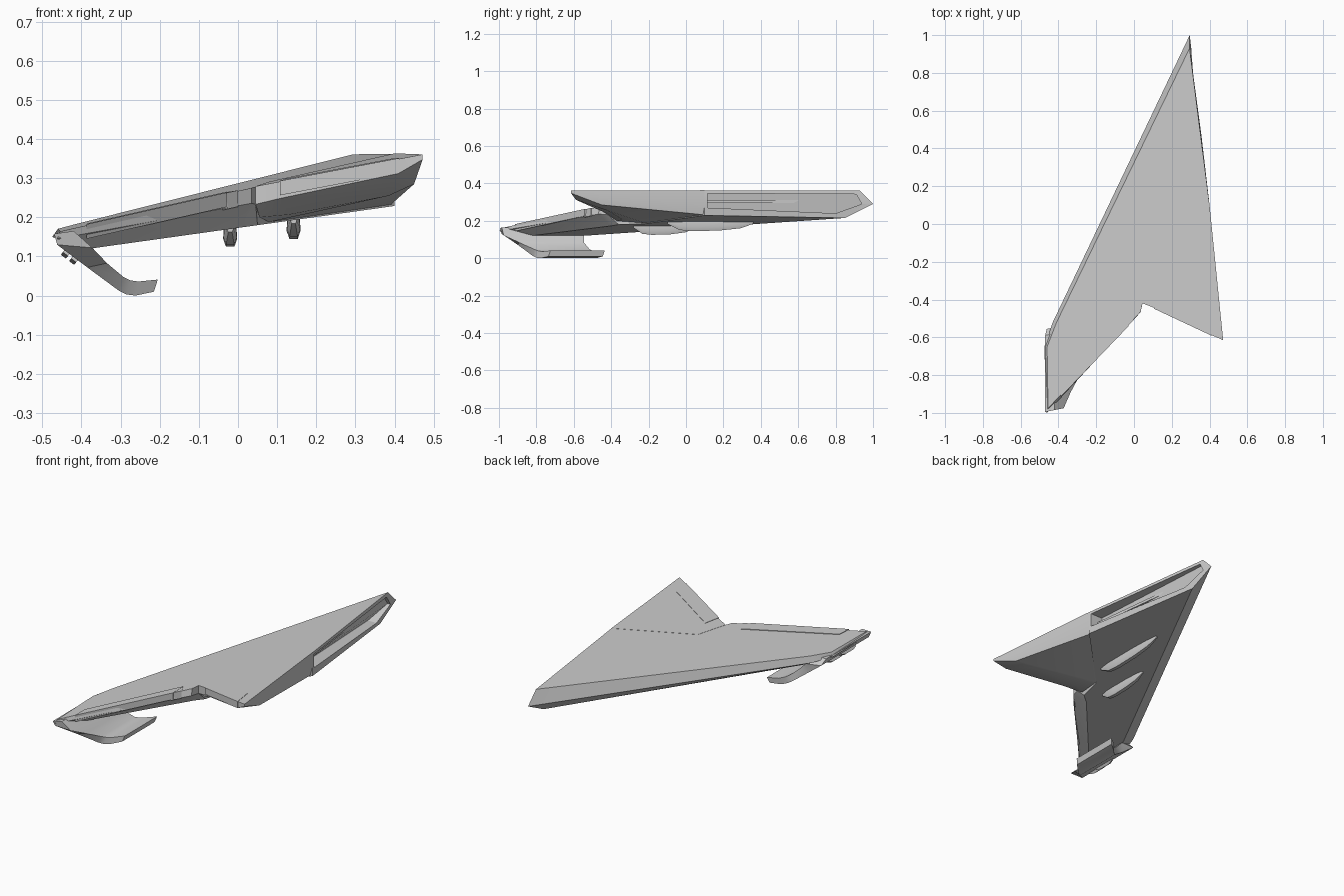
import bpy, bmesh, math
from mathutils import Vector

if "Cube" in bpy.data.objects:
    bpy.data.objects.remove(bpy.data.objects["Cube"])

grey = bpy.data.materials.new("airframe_grey")
grey.diffuse_color = (0.6, 0.6, 0.6, 1)
grey.use_nodes = True
grey.node_tree.nodes["Principled BSDF"].inputs["Base Color"].default_value = grey.diffuse_color


def top_z(x, y):
    """Height of the sloping upper skin."""
    return 0.36 + 0.202 * (x - 0.29) + 0.024 * (y - 0.92)


def low_z(x):
    """Height of the sloping lower skin."""
    return 0.215 + 0.14 * (x - 0.30)


def loft(name, rings, angle=28):
    """Skin closed rings of points and cap both ends."""
    bm = bmesh.new()
    vs = [[bm.verts.new(p) for p in r] for r in rings]
    n = len(vs[0])
    for a, b in zip(vs, vs[1:]):
        for i in range(n):
            j = (i + 1) % n
            bm.faces.new((a[i], a[j], b[j], b[i]))
    bm.faces.new(vs[0])
    bm.faces.new(vs[-1])
    bmesh.ops.recalc_face_normals(bm, faces=bm.faces)
    me = bpy.data.meshes.new(name)
    bm.to_mesh(me)
    bm.free()
    ob = bpy.data.objects.new(name, me)
    bpy.context.collection.objects.link(ob)
    me.materials.append(grey)
    smooth(ob, angle)
    return ob


def activate(ob):
    bpy.ops.object.select_all(action='DESELECT')
    ob.select_set(True)
    bpy.context.view_layer.objects.active = ob


def smooth(ob, angle):
    activate(ob)
    bpy.ops.object.shade_smooth_by_angle(angle=math.radians(angle))


def on_top(pts, off=0.0):
    return [(x, y, top_z(x, y) + off) for x, y in pts]


# main wing: upper skin, rim and lower skin outlines, nose first
join = [(0.40, 0.10), (0.08, -0.22), (0.045, -0.42)]
upper = [(0.294, 0.93)] + join + [(0.035, -0.465), (-0.455, -0.975),
                                  (-0.46, -0.65), (-0.412, -0.525)]
rim = ([(0.295, 1.0, 0.29)] + [(x, y, top_z(x, y) - 0.045) for x, y in join]
       + [(0.035, -0.467, 0.236), (-0.462, -1.0, 0.145),
          (-0.475, -0.65, 0.15), (-0.43, -0.52, 0.152)])
lower = [(0.302, 0.85), (0.40, 0.10), (0.08, -0.22), (0.05, -0.36),
         (0.0, -0.40), (-0.39, -0.84), (-0.39, -0.66), (-0.37, -0.53)]
wing = loft("main_wing", [on_top(upper), rim,
                          [(x, y, low_z(x)) for x, y in lower]], 20)

# long recess cut into the root side
side = [(0.115, 0.27), (0.80, 0.24), (0.94, 0.29), (0.91, 0.342), (0.115, 0.347)]


def root_x(y):
    return 0.295 + (1 - y) * 0.1167


cutter = loft("recess_cutter", [
    [(root_x(y) - min(0.075, (1 - y) * 0.3), y, z) for y, z in side],
    [(root_x(y) + 0.15, y, z) for y, z in side]])
cutter.hide_render = True
activate(wing)
mod = wing.modifiers.new("recess", 'BOOLEAN')
mod.operation = 'DIFFERENCE'
mod.solver = 'EXACT'
mod.object = cutter
bpy.ops.object.modifier_apply(modifier="recess")
bpy.data.objects.remove(cutter)
smooth(wing, 20)

# rail running inside the recess
loft("recess_rail", [[(root_x(y) - 0.08, y, 0.295), (root_x(y) - 0.045, y, 0.295),
                      (root_x(y) - 0.045, y, 0.31), (root_x(y) - 0.08, y, 0.31)]
                     for y in (0.11, 0.72)])

# tapering rear root section
t_top = join[:1] + join[1:] + [(0.11, -0.445), (0.41, -0.588), (0.472, -0.615)]
t_drop = [0.08, 0.05, 0.045, 0.042, 0.036, 0.012]
t_mid = [(x, y, top_z(x, y) - d) for (x, y), d in zip(t_top, t_drop)]
t_low = [(0.39, 0.10, 0.232), (0.08, -0.22, 0.188), (0.055, -0.37, 0.20),
         (0.13, -0.34, 0.207), (0.385, -0.42, 0.255), (0.45, -0.45, 0.285)]
loft("rear_root_section", [on_top(t_top, 0.001), t_mid, t_low], 35)

# control flaps, set just proud of the skin
for name, pts in (
        ("outer_flap", [(-0.03, -0.45), (-0.385, -0.83), (-0.387, -0.914), (-0.03, -0.542)]),
        ("inner_flap", [(0.12, -0.345), (0.395, -0.48), (0.412, -0.592), (0.107, -0.449)])):
    loft(name, [on_top(pts, 0.003), on_top(pts, -0.034)])

# small hinge block at the inner end of the outer flap
pts = [(-0.028, -0.455), (-0.04, -0.50), (-0.04, -0.545), (0.0, -0.508)]
loft("flap_hinge", [on_top(pts, 0.002), on_top(pts, -0.04)])

# curled winglet: outer x,z / inner x,z / rear y / front y
stations = [(-0.470, 0.158, -0.420, 0.165, -0.995, -0.58),
            (-0.462, 0.130, -0.372, 0.122, -0.985, -0.545),
            (-0.385, 0.072, -0.335, 0.083, -0.90, -0.545),
            (-0.305, 0.013, -0.292, 0.047, -0.82, -0.515),
            (-0.285, 0.003, -0.275, 0.039, -0.80, -0.495),
            (-0.262, 0.000, -0.255, 0.036, -0.78, -0.47),
            (-0.215, 0.010, -0.205, 0.041, -0.735, -0.435)]
loft("winglet", [[(ox, r, oz), (ix, r + 0.01, iz), (ix, f, iz), (ox, f - 0.01, oz)]
                 for ox, oz, ix, iz, r, f in stations], 35)

# two track fairings under the wing
for name, cx, y0, y1, bottom in (("outer_fairing", -0.02, -0.28, 0.05, 0.125),
                                 ("inner_fairing", 0.142, -0.10, 0.36, 0.145)):
    roof = low_z(cx) + 0.012
    rings = []
    for t, w, d in ((0, 0.008, 0.35), (0.14, 0.017, 0.9), (0.3, 0.018, 1.0),
                    (0.6, 0.018, 0.95), (0.85, 0.014, 0.75), (1, 0.006, 0.35)):
        y, zb = y0 + t * (y1 - y0), roof - d * (roof - bottom)
        zm = zb + 0.35 * (roof - zb)
        rings.append([(cx - w * .85, y, roof), (cx - w, y, zm), (cx - w * .6, y, zb),
                      (cx + w * .6, y, zb), (cx + w, y, zm), (cx + w * .85, y, roof)])
    loft(name, rings, 30)

# small pods on the outer face of the winglet
n = Vector((-0.6, 0, -0.8))
u = Vector((0.8, 0, -0.6))
for i, (x, z, y) in enumerate(((-0.436, 0.113, -0.82), (-0.415, 0.097, -0.74))):
    rings = []
    for dy, s in ((-0.07, 0.5), (-0.04, 1), (0.03, 1), (0.06, 0.4)):
        c = Vector((x, y + dy, z))
        rings.append([c - u * .009 - n * .012, c + u * .009 - n * .012,
                      c + u * .008 + n * .017 * s, c - u * .008 + n * .017 * s])
    loft("winglet_pod_%d" % (i + 1), rings)
